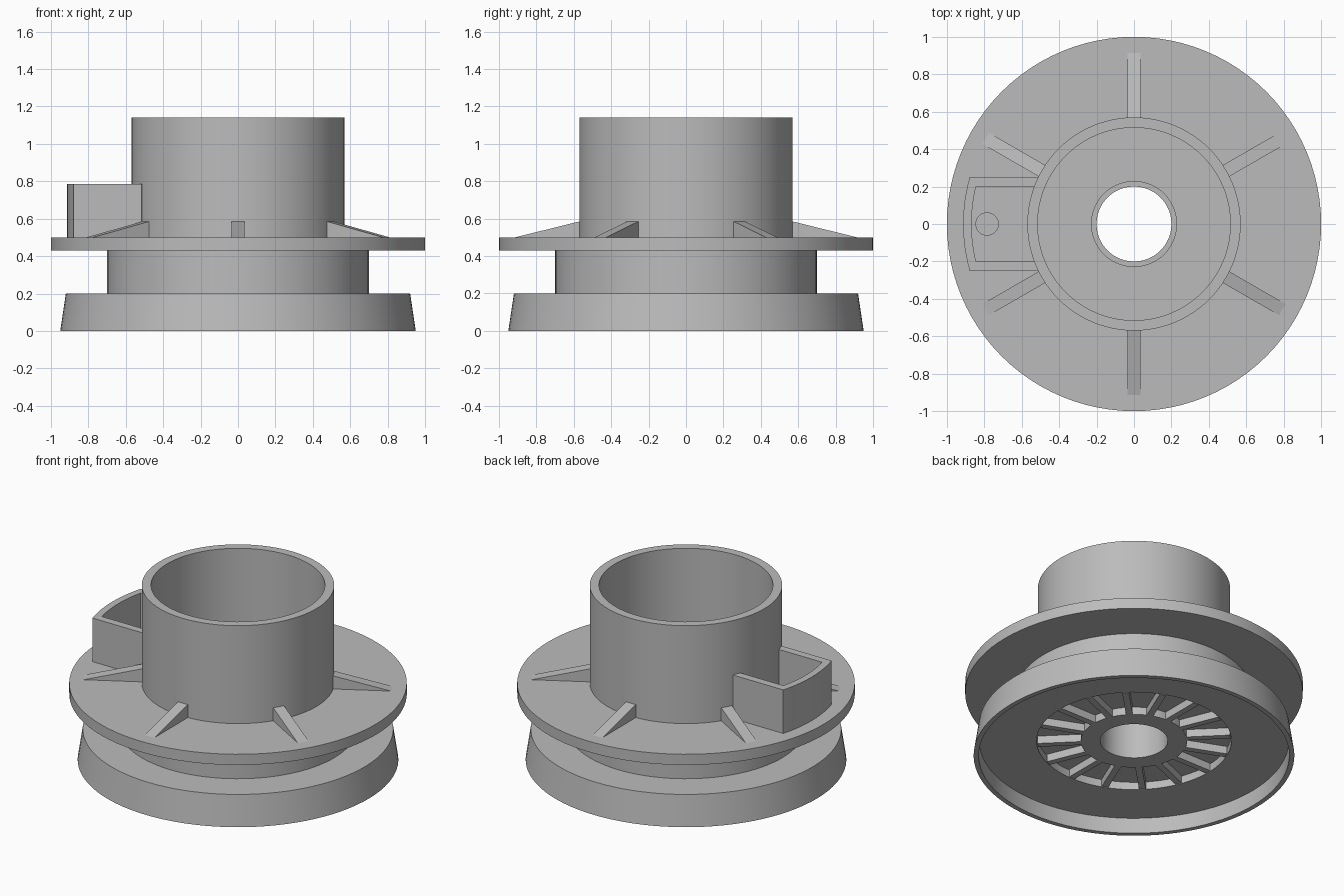
import bpy, bmesh, math
from mathutils import Matrix

if "Cube" in bpy.data.objects:
    bpy.data.objects.remove(bpy.data.objects["Cube"])

grey = bpy.data.materials.new("plain grey")
grey.diffuse_color = (0.5, 0.5, 0.5, 1)
grey.use_nodes = True
grey.node_tree.nodes["Principled BSDF"].inputs["Base Color"].default_value = grey.diffuse_color


def finish(bm, name):
    bmesh.ops.recalc_face_normals(bm, faces=bm.faces)
    me = bpy.data.meshes.new(name)
    bm.to_mesh(me)
    bm.free()
    me.materials.append(grey)
    ob = bpy.data.objects.new(name, me)
    bpy.context.collection.objects.link(ob)
    return ob


def lathe(name, profile, seg=96):
    """Revolve a closed (radius, z) profile around z."""
    bm = bmesh.new()
    rings = []
    for i in range(seg):
        a = 2 * math.pi * i / seg
        rings.append([bm.verts.new((r * math.cos(a), r * math.sin(a), z)) for r, z in profile])
    n = len(profile)
    for i in range(seg):
        p, q = rings[i], rings[(i + 1) % seg]
        for j in range(n):
            k = (j + 1) % n
            bm.faces.new((p[j], q[j], q[k], p[k]))
    return finish(bm, name)


def extrude(bm, points, vec):
    """Add a polygon and extrude it into a closed solid."""
    face = bm.faces.new([bm.verts.new(p) for p in points])
    out = bmesh.ops.extrude_face_region(bm, geom=[face], use_keep_orig=True)
    verts = [g for g in out["geom"] if isinstance(g, bmesh.types.BMVert)]
    bmesh.ops.translate(bm, verts=verts, vec=vec)
    return list(face.verts) + verts


# Turned body: skirted base, drum, flange, open tube, hub and underside ring recess
body = lathe("flanged_body", [
    (.20, .10), (.315, .10), (.315, .15), (.577, .15), (.577, .10),
    (.917, .10), (.92, 0), (.95, 0), (.92, .20), (.70, .20), (.70, .43),
    (1, .43), (1, .50), (.57, .50), (.57, 1.14), (.515, 1.14),
    (.515, .20), (.23, .20), (.23, .40), (.20, .40)])

# Small hole through the flange inside the pocket
bm = bmesh.new()
bmesh.ops.create_cone(bm, cap_ends=True, segments=32, radius1=.06, radius2=.06,
                      depth=.3, matrix=Matrix.Translation((-.785, 0, .465)))
cutter = finish(bm, "hole_cutter")
cutter.hide_render = True
mod = body.modifiers.new("hole", "BOOLEAN")
mod.operation = "DIFFERENCE"
mod.solver = "EXACT"
mod.object = cutter
bpy.context.view_layer.objects.active = body
bpy.ops.object.modifier_apply(modifier="hole")
bpy.data.objects.remove(cutter)

# Triangular gussets between tube and flange
bm = bmesh.new()
for deg in (-150, -90, -30, 30, 90, 150):
    tri = [(.55, -.035, .49), (.915, -.035, .49), (.915, -.035, .50),
           (.57, -.035, .585), (.55, -.035, .585)]
    vs = extrude(bm, tri, (0, .07, 0))
    bmesh.ops.rotate(bm, verts=vs, matrix=Matrix.Rotation(math.radians(deg), 3, "Z"))
finish(bm, "gussets")

# Radial ribs in the underside recess
bm = bmesh.new()
for i in range(16):
    rib = [(.305, -.02, .10), (.572, -.02, .10), (.572, -.02, .16), (.305, -.02, .16)]
    vs = extrude(bm, rib, (0, .04, 0))
    bmesh.ops.rotate(bm, verts=vs, matrix=Matrix.Rotation(math.radians(22.5 * i), 3, "Z"))
finish(bm, "underside_ribs")


# Curved pocket wall standing on the flange
def arc(r, half, n=12):
    a = math.asin(half / r)
    return [(-r * math.cos(a - 2 * a * i / n), r * math.sin(a - 2 * a * i / n), .49)
            for i in range(n + 1)]


bm = bmesh.new()
outer = [(-.515, .25, .49)] + arc(.913, .25) + [(-.515, -.25, .49)]
inner = [(-.505, .20, .49)] + arc(.868, .20) + [(-.505, -.20, .49)]
extrude(bm, outer + inner[::-1], (0, 0, .295))
pocket = finish(bm, "pocket_wall")

# Smooth the round parts, keeping edges sharp
for ob in (body, pocket):
    bpy.ops.object.select_all(action="DESELECT")
    ob.select_set(True)
    bpy.context.view_layer.objects.active = ob
    bpy.ops.object.shade_smooth_by_angle(angle=math.radians(25))
